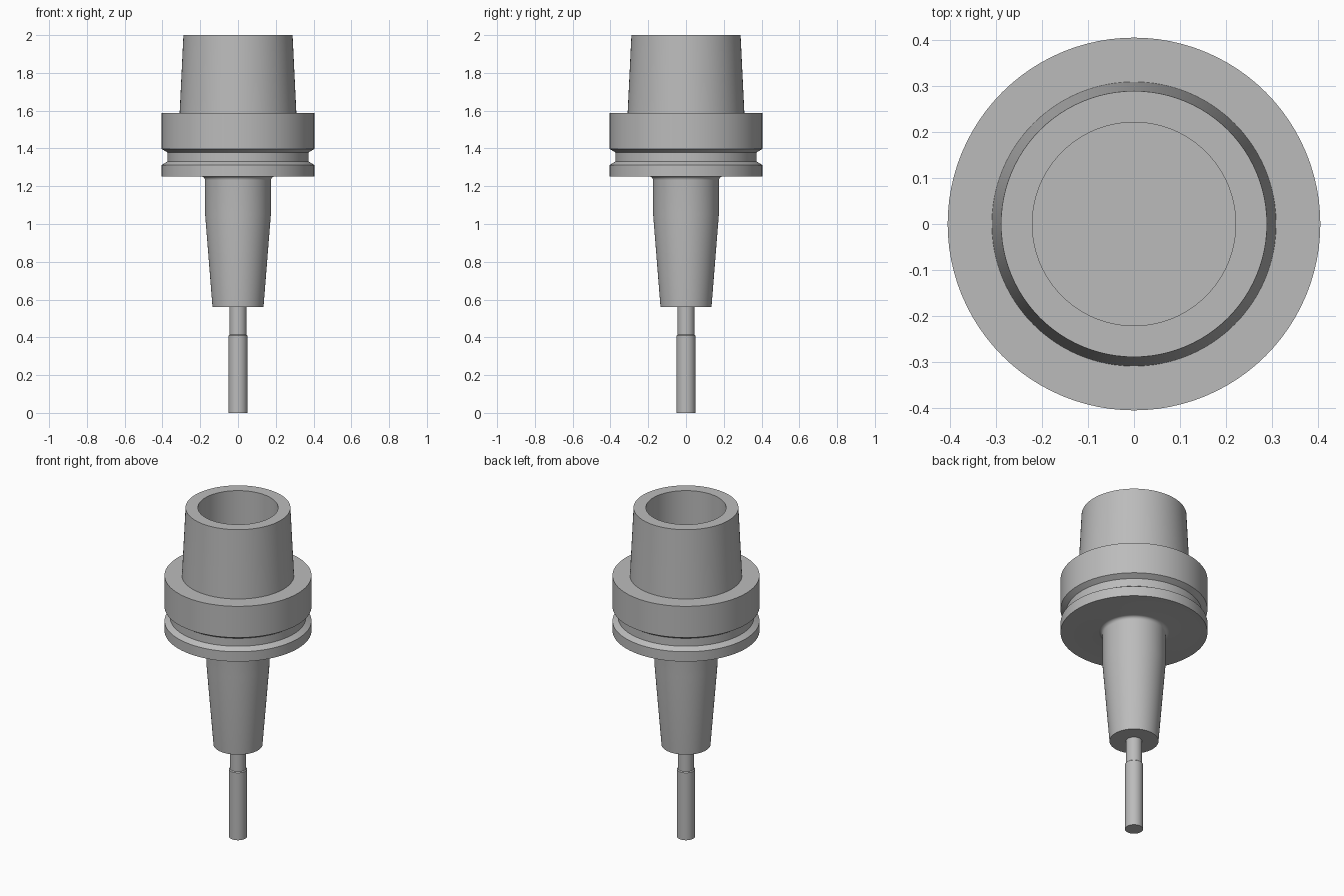
import bpy
import bmesh
import math

cube = bpy.data.objects.get("Cube")
if cube:
    bpy.data.objects.remove(cube, do_unlink=True)

steel = bpy.data.materials.new("satin_steel_grey")
steel.use_nodes = True
GREY = (0.5, 0.5, 0.5, 1.0)
steel.diffuse_color = GREY
steel.node_tree.nodes["Principled BSDF"].inputs["Base Color"].default_value = GREY


def lathe(name, profile, segments=96):
    """Revolve (radius, height) points, listed from bottom to top of the skin, about z."""
    bm = bmesh.new()
    verts = [bm.verts.new((r, 0, z)) for r, z in profile]
    edges = [bm.edges.new(pair) for pair in zip(verts, verts[1:])]
    bmesh.ops.spin(bm, geom=verts + edges, cent=(0, 0, 0), axis=(0, 0, 1),
                   angle=math.tau, steps=segments, use_duplicate=False)
    bmesh.ops.remove_doubles(bm, verts=bm.verts[:], dist=1e-5)
    bmesh.ops.recalc_face_normals(bm, faces=bm.faces[:])
    mesh = bpy.data.meshes.new(name)
    bm.to_mesh(mesh)
    bm.free()
    mesh.materials.append(steel)
    obj = bpy.data.objects.new(name, mesh)
    bpy.context.collection.objects.link(obj)
    bpy.ops.object.select_all(action='DESELECT')
    obj.select_set(True)
    bpy.context.view_layer.objects.active = obj
    bpy.ops.object.shade_smooth_by_angle(angle=math.radians(25))
    return obj


# Cutting tool: full-width body with a slightly relieved neck
lathe("cutting_tool", [(0, 0), (0.05, 0), (0.05, 0.41), (0.045, 0.415),
                       (0.045, 0.58), (0, 0.58)], 64)

# Holder: tapered nose, small root fillet, grooved flange, hollow taper shank
FILLET = 0.02
root = [(0.175 + FILLET * (1 - math.cos(a)), 1.232 + FILLET * math.sin(a))
        for a in (math.radians(d) for d in range(0, 91, 15))]
nose = [(0, 0.56), (0.135, 0.56), (0.174, 1.05)]
flange = [(0.405, 1.252), (0.405, 1.312), (0.374, 1.331), (0.374, 1.379),
          (0.405, 1.398), (0.405, 1.588)]
shank = [(0.309, 1.588), (0.289, 2.0), (0.221, 2.0), (0.221, 1.5), (0, 1.5)]
lathe("tool_holder", nose + root + flange + shank)
